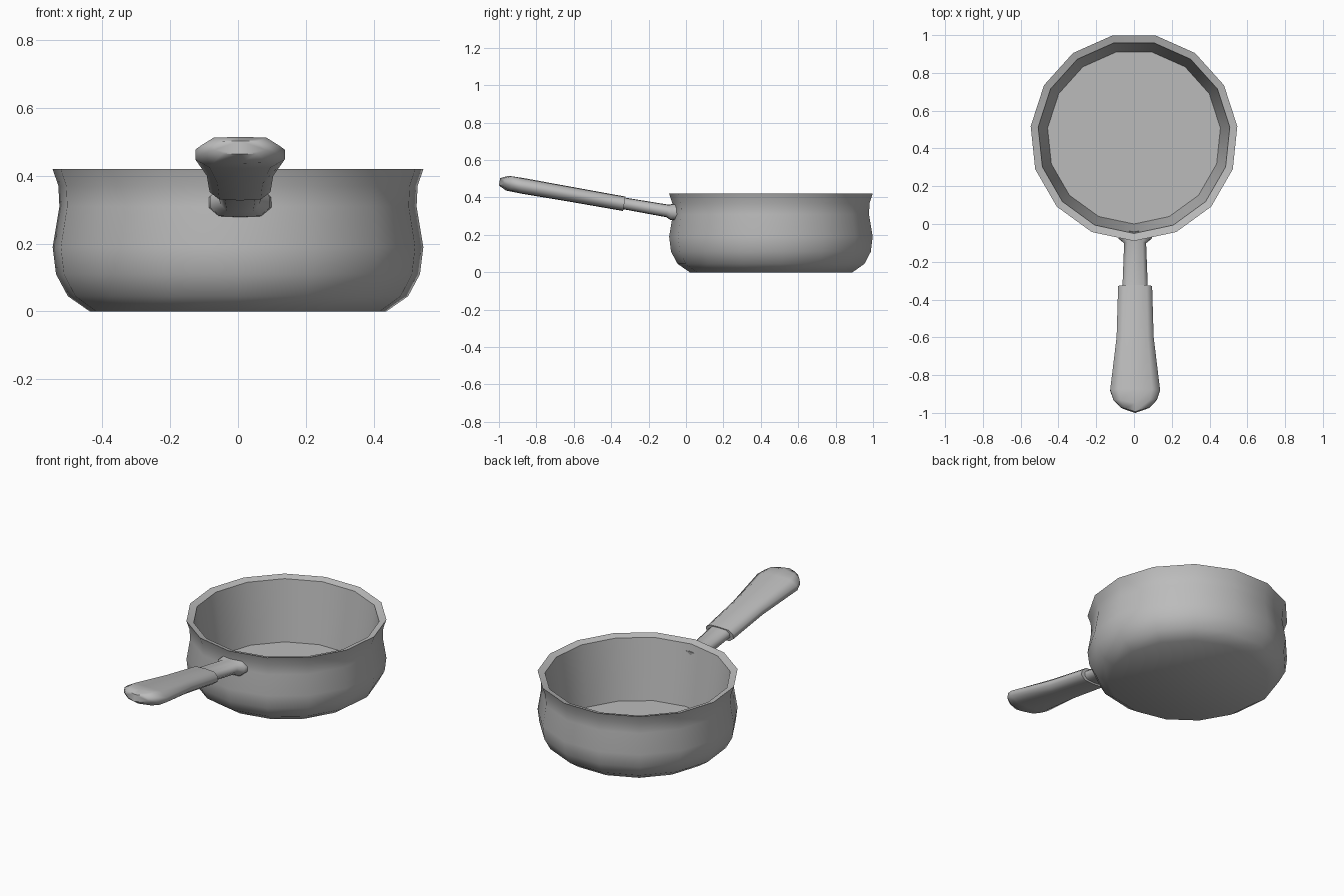
import bpy, bmesh
from math import sin, cos, pi, radians
from mathutils import Vector

if "Cube" in bpy.data.objects:
    bpy.data.objects.remove(bpy.data.objects["Cube"])

GREY = (0.5, 0.5, 0.5, 1)
metal = bpy.data.materials.new("plain grey")
metal.use_nodes = True
metal.diffuse_color = GREY
metal.node_tree.nodes["Principled BSDF"].inputs["Base Color"].default_value = GREY


def skin(name, rings, angle):
    """Join successive rings of points into one closed body."""
    bm = bmesh.new()
    loops = [[bm.verts.new(p) for p in ring] for ring in rings]
    n = len(loops[0])
    for a, b in zip(loops, loops[1:]):
        for i in range(n):
            j = (i + 1) % n
            bm.faces.new((a[i], a[j], b[j], b[i]))
    bm.faces.new(loops[0][::-1])
    bm.faces.new(loops[-1])
    bmesh.ops.recalc_face_normals(bm, faces=bm.faces)
    mesh = bpy.data.meshes.new(name)
    bm.to_mesh(mesh)
    bm.free()
    mesh.materials.append(metal)
    obj = bpy.data.objects.new(name, mesh)
    bpy.context.collection.objects.link(obj)
    bpy.ops.object.select_all(action='DESELECT')
    obj.select_set(True)
    bpy.context.view_layer.objects.active = obj
    bpy.ops.object.shade_smooth_by_angle(angle=radians(angle))
    return obj


# Pan: outer wall, rim sloping inward, inner wall and floor
SIDES, CENTRE_Y = 15, 0.46
profile = [(0.44, 0), (0.505, 0.045), (0.54, 0.11), (0.55, 0.19), (0.53, 0.31),
           (0.533, 0.37), (0.55, 0.42), (0.51, 0.408), (0.46, 0.05)]


def circle(r, z):
    turns = [2 * pi * k / SIDES - pi / 2 for k in range(SIDES)]
    return [(r * cos(t), CENTRE_Y + r * sin(t), z) for t in turns]


skin("pan", [circle(r, z) for r, z in profile], 50)

# Handle cross-section: flattened ring, tilted to follow the handle
half = [(1, 0.35), (0.68, 0.93), (0, 1), (-0.68, 0.93), (-1, 0.35)]
section = half + [(-x, -z) for x, z in half]
OFFSET, UP = 0.006, Vector((0, 0.17, 0.985))


def slice_at(y, z, w, h, bow=0):
    return [Vector((OFFSET + w * sx, y + bow * abs(sx), z)) + UP * h * sz
            for sx, sz in section]


# Neck, flared where it meets the pan
skin("handle_neck", [slice_at(*s) for s in [
    (-0.045, 0.322, 0.093, 0.045), (-0.075, 0.322, 0.088, 0.044),
    (-0.1, 0.328, 0.058, 0.034), (-0.36, 0.373, 0.068, 0.031)]], 60)

# Grip, widening to a rounded end
skin("handle_grip", [slice_at(*s) for s in [
    (-0.33, 0.366, 0.09, 0.039), (-0.6, 0.414, 0.098, 0.04),
    (-0.88, 0.463, 0.132, 0.042), (-0.955, 0.476, 0.115, 0.04, 0.025),
    (-0.997, 0.484, 0.075, 0.02, 0.025)]], 60)
